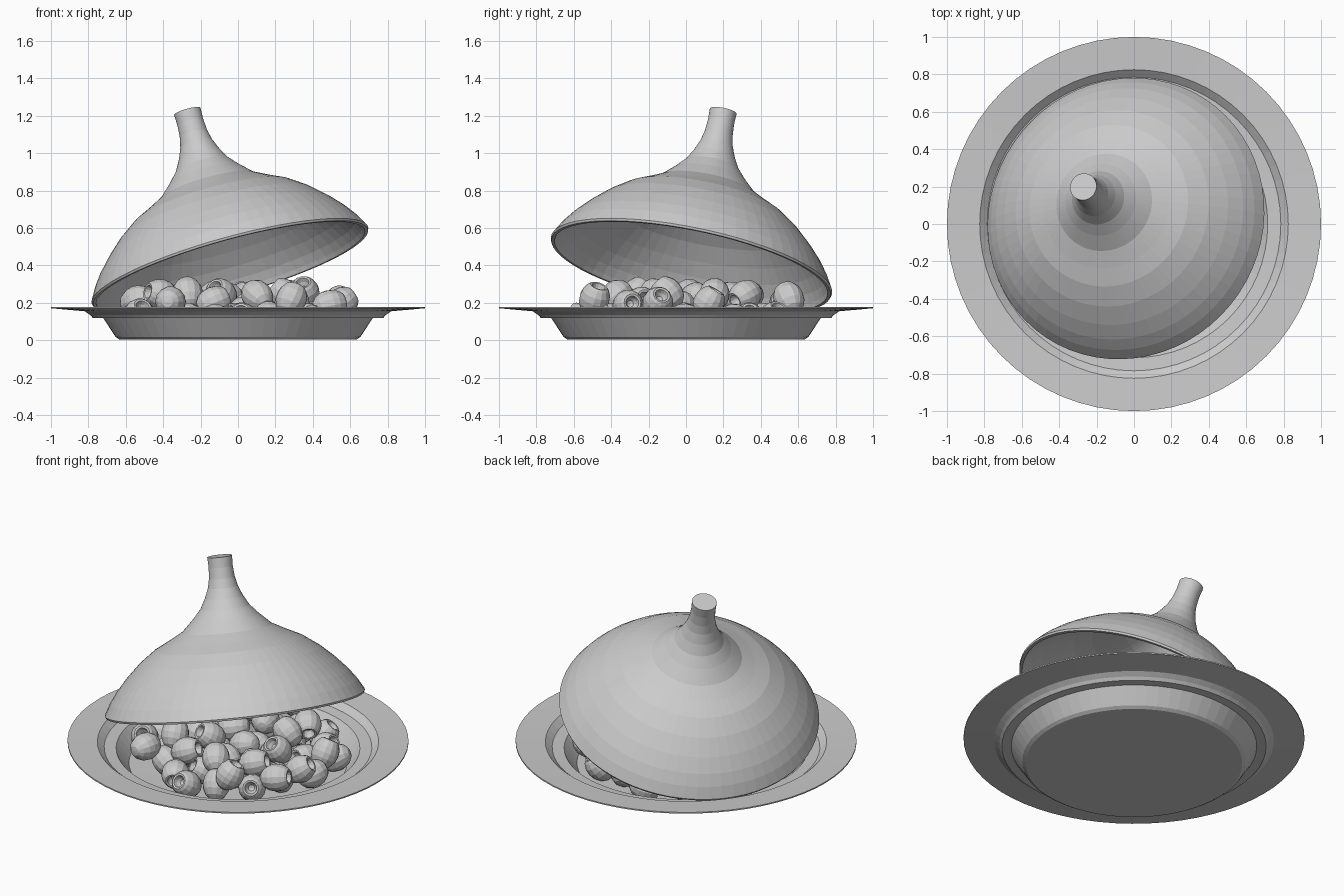
import bpy, bmesh, math, random
from mathutils import Vector, Euler

if "Cube" in bpy.data.objects:
    bpy.data.objects.remove(bpy.data.objects["Cube"])

random.seed(7)


def lathe_mesh(name, profile, n):
    """Revolve (radius, height) points around z; radius 0 becomes a pole."""
    bm = bmesh.new()
    rings = []
    for r, z in profile:
        if r < 1e-5:
            rings.append([bm.verts.new((0, 0, z))] * n)
        else:
            rings.append([bm.verts.new((r * math.cos(2 * math.pi * i / n),
                                        r * math.sin(2 * math.pi * i / n), z))
                          for i in range(n)])
    for a, b in zip(rings, rings[1:]):
        for i in range(n):
            j = (i + 1) % n
            corners = []
            for v in (a[i], a[j], b[j], b[i]):
                if v not in corners:
                    corners.append(v)
            bm.faces.new(corners)
    bmesh.ops.recalc_face_normals(bm, faces=bm.faces)
    mesh = bpy.data.meshes.new(name)
    bm.to_mesh(mesh)
    bm.free()
    return mesh


def add(name, mesh):
    ob = bpy.data.objects.new(name, mesh)
    bpy.context.collection.objects.link(ob)
    return ob


# Base dish with wide rim and a ledge that seats the lid
dish = [(0, 0.005), (0.635, 0.005), (0.655, 0.018), (0.72, 0.118), (0.775, 0.118),
        (0.79, 0.135), (0.82, 0.155), (1.0, 0.171), (1.0, 0.179), (0.825, 0.17),
        (0.785, 0.135), (0.715, 0.13), (0.64, 0.035), (0, 0.03)]
add("dish", lathe_mesh("dish", dish, 64))

# Conical domed lid, tilted open and resting on the back left
outer = [(0, 0.882), (0.073, 0.882), (0.071, 0.82), (0.076, 0.755), (0.088, 0.7),
         (0.112, 0.64), (0.145, 0.58), (0.195, 0.523), (0.265, 0.455), (0.35, 0.408),
         (0.44, 0.362), (0.535, 0.292), (0.62, 0.212), (0.685, 0.14), (0.73, 0.078),
         (0.757, 0.03), (0.767, 0.012), (0.762, 0.0)]
inner = [(0.745, 0.0), (0.735, 0.025), (0.71, 0.07), (0.665, 0.13), (0.6, 0.2),
         (0.52, 0.275), (0.43, 0.34), (0.34, 0.387), (0.25, 0.435), (0.175, 0.5),
         (0.1, 0.57), (0, 0.62)]
lid = add("lid", lathe_mesh("lid", outer + inner, 64))
lid.rotation_mode = 'QUATERNION'
lid.rotation_quaternion = Vector((0, 0, 1)).rotation_difference(Vector((-0.262, 0.195, 0.945)))
lid.location = (-0.04, 0.027, 0.39)

# Pitted olive with a hollow at one end
olive = lathe_mesh("olive", [(0, -0.092), (0.03, -0.088), (0.058, -0.066), (0.077, -0.03),
                             (0.082, 0.005), (0.077, 0.04), (0.06, 0.072), (0.047, 0.084),
                             (0.036, 0.082), (0.03, 0.06), (0.018, 0.042), (0, 0.036)], 14)

# Pile: repeatedly drop an olive at the lowest of several random spots
GAP = 0.158
placed = []
while len(placed) < 90:
    best = None
    for _ in range(60):
        rad, ang = 0.585 * math.sqrt(random.random()), random.uniform(0, 2 * math.pi)
        x, y, z = rad * math.cos(ang), rad * math.sin(ang), 0.113
        for p in placed:
            d2 = (x - p.x) ** 2 + (y - p.y) ** 2
            if d2 < GAP ** 2:
                z = max(z, p.z + math.sqrt(GAP ** 2 - d2))
        cost = z + 0.1 * max(0, rad - 0.4)
        if best is None or cost < best[0]:
            best = (cost, Vector((x, y, z)))
    if best[0] > 0.255:
        break
    placed.append(best[1])

for i, p in enumerate(placed):
    ob = add(f"olive_{i + 1:02d}", olive)
    ob.location = p
    ob.rotation_euler = Euler((random.uniform(0.5, 2.0), 0, random.uniform(0, 2 * math.pi)))
